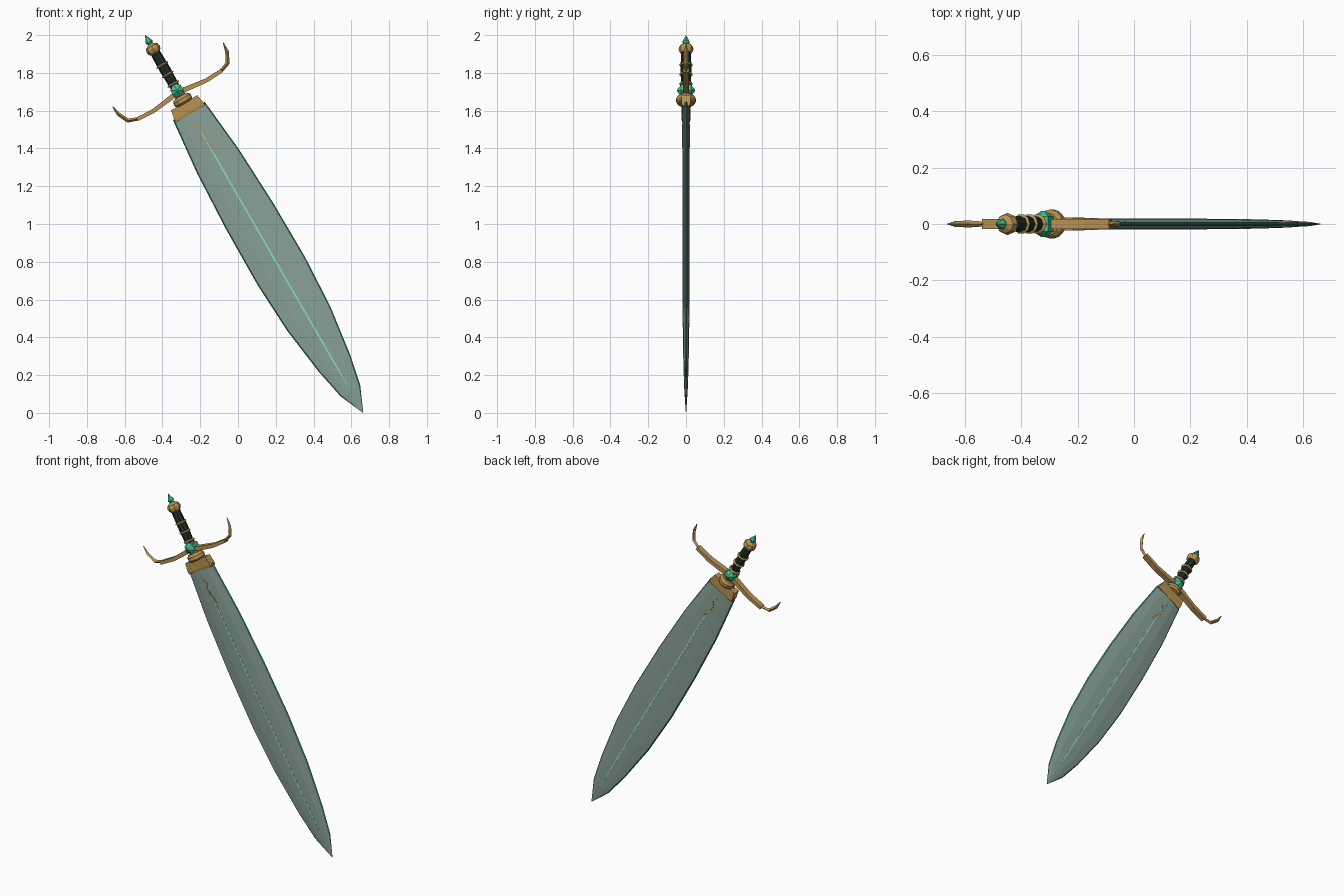
import bpy, bmesh
from math import sin, cos, pi, radians
from mathutils import Matrix, Vector

cube = bpy.data.objects.get("Cube")
if cube:
    bpy.data.objects.remove(cube, do_unlink=True)

# Sword is modelled upright with its tip near the origin, then tilted into place
PLACE = Matrix.Translation((0.66, 0, 0.005)) @ Matrix.Rotation(radians(-30), 4, 'Y')


def material(name, r, g, b):
    m = bpy.data.materials.new(name)
    m.use_nodes = True
    m.diffuse_color = (r, g, b, 1)
    m.node_tree.nodes["Principled BSDF"].inputs["Base Color"].default_value = (r, g, b, 1)
    return m


STEEL = material("green_grey_steel", 0.25, 0.36, 0.31)
EDGE = material("dark_green_edge", 0.03, 0.14, 0.09)
GOLD = material("antique_gold", 0.48, 0.29, 0.085)
MINT = material("mint_inlay", 0.27, 0.72, 0.52)
GEM = material("emerald_gem", 0.05, 0.58, 0.30)
GRIP = material("dark_leather", 0.013, 0.03, 0.022)


def loft(name, rings, mats, rule=None):
    """Skin a list of equal-sized rings, cap the ends; rule maps ring side to material."""
    bm = bmesh.new()
    rows = [[bm.verts.new(p) for p in ring] for ring in rings]
    n = len(rows[0])
    for a, b in zip(rows, rows[1:]):
        for i in range(n):
            j = (i + 1) % n
            f = bm.faces.new((a[i], a[j], b[j], b[i]))
            f.material_index = rule(i) if rule else 0
    bm.faces.new(rows[0])
    bm.faces.new(rows[-1])
    bmesh.ops.recalc_face_normals(bm, faces=bm.faces)
    bm.transform(PLACE)
    me = bpy.data.meshes.new(name)
    bm.to_mesh(me)
    bm.free()
    for m in mats:
        me.materials.append(m)
    ob = bpy.data.objects.new(name, me)
    bpy.context.collection.objects.link(ob)
    return ob


def lathe(name, profile, mat, sides=8):
    """Turned part from (radius, height) pairs."""
    return loft(name, [[(r * cos(2 * pi * i / sides), r * sin(2 * pi * i / sides), z)
                        for i in range(sides)] for r, z in profile], [mat])


def box_ring(x, y, z, dx=0.0, dz=0.0):
    """Rectangle around (x, z), spread along (dx, dz) and by y in depth."""
    return [(x + dx, y, z + dz), (x - dx, y, z - dz),
            (x - dx, -y, z - dz), (x + dx, -y, z + dz)]


# Blade: (height, half width, thickness factor)
stations = [(-0.005, 0.001, 0.05), (0.13, 0.06, 0.5), (0.30, 0.095, 0.75),
            (0.57, 0.131, 0.95), (0.86, 0.146, 1), (1.2, 0.143, 1),
            (1.53, 0.128, 1), (1.84, 0.097, 1)]


def blade_ring(z, w, t):
    inner = max(w - 0.008, w * 0.5)
    half = [(w, 0), (inner, 0.007 * t), (w * 0.5, 0.0155 * t), (0, 0.018 * t),
            (-w * 0.5, 0.0155 * t), (-inner, 0.007 * t)]
    return [(x, y, z) for x, y in half] + [(-x, -y, z) for x, y in half]


loft("blade", [blade_ring(*s) for s in stations], [STEEL, EDGE],
     lambda i: 1 if i in (0, 5, 6, 11) else 0)

# Glowing inlay on both faces, following the blade thickness
line = [(0.157, 0.001, 0.55)] + [(z, 0.0045, t) for z, w, t in stations[2:7]] + [(1.71, 0.002, 1)]
loft("centre_inlay", [box_ring(0, 0.0188 * t, z, hw) for z, hw, t in line], [MINT])

# Winding gold vine at the root of the blade, showing on both faces
vine = [(-0.012, 1.765), (0.008, 1.735), (-0.012, 1.715), (-0.008, 1.67),
        (0.008, 1.645), (0.003, 1.625), (0.016, 1.61)]
loft("vine_ornament", [box_ring(x, 0.0205, z, 0.0035, 0.001) for x, z in vine], [GOLD])

# Collar and neck
loft("blade_collar", [box_ring(0, y, z, x) for x, y, z in
                      ((0.088, 0.02, 1.822), (0.09, 0.023, 1.835), (0.08, 0.023, 1.89))], [GOLD])
lathe("neck_disc", [(0.043, 1.885), (0.052, 1.895), (0.052, 1.915), (0.04, 1.93)], GOLD, 12)
lathe("neck", [(0.03, 1.925), (0.026, 1.995)], GOLD)

# Guard arms with curled tips, mirrored
arm = [(0.0, 1.955, 0.014), (0.07, 1.945, 0.013), (0.16, 1.934, 0.011), (0.26, 1.938, 0.010)]
tip = [(0.25, 1.937, 0.009, 0.008), (0.305, 1.957, 0.011, 0.012),
       (0.332, 2.012, 0.010, 0.011), (0.338, 2.062, 0.002, 0.001)]
for side, label in ((1, "left"), (-1, "right")):
    loft(label + "_guard_arm", [box_ring(side * x, 0.017, z, 0, h) for x, z, h in arm], [GOLD])
    rings = []
    for k, (x, z, h, y) in enumerate(tip):
        a, b = tip[max(k - 1, 0)], tip[min(k + 1, len(tip) - 1)]
        d = Vector((b[0] - a[0], b[1] - a[1])).normalized() * h
        # diamond section across the path
        rings.append([(side * (x - d.y), 0, z + d.x), (side * x, y, z),
                      (side * (x + d.y), 0, z - d.x), (side * x, -y, z)])
    loft(label + "_guard_tip", rings, [GOLD])

# Faceted gem in the guard, pointing front and back
loft("guard_gem", [[(r * cos(pi * i / 3 + pi / 2), y, 1.965 + r * sin(pi * i / 3 + pi / 2))
                    for i in range(6)]
                   for r, y in ((0.006, -0.047), (0.036, -0.026), (0.036, 0.026), (0.006, 0.047))],
     [GEM])

# Grip with rings
lathe("grip", [(0.025, 1.98), (0.029, 2.09), (0.026, 2.21)], GRIP)
for k in range(3):
    z = 2.005 + 0.058 * k
    lathe(f"grip_ring_{k + 1}", [(0.027, z - 0.007), (0.036, z), (0.027, z + 0.007)], GOLD, 10)

# Pommel and its finial gem
lathe("pommel", [(0.022, 2.188), (0.036, 2.203), (0.04, 2.218), (0.034, 2.236), (0.014, 2.249)], GOLD)
lathe("pommel_gem", [(0.009, 2.243), (0.02, 2.262), (0.001, 2.303)], GEM, 6)
